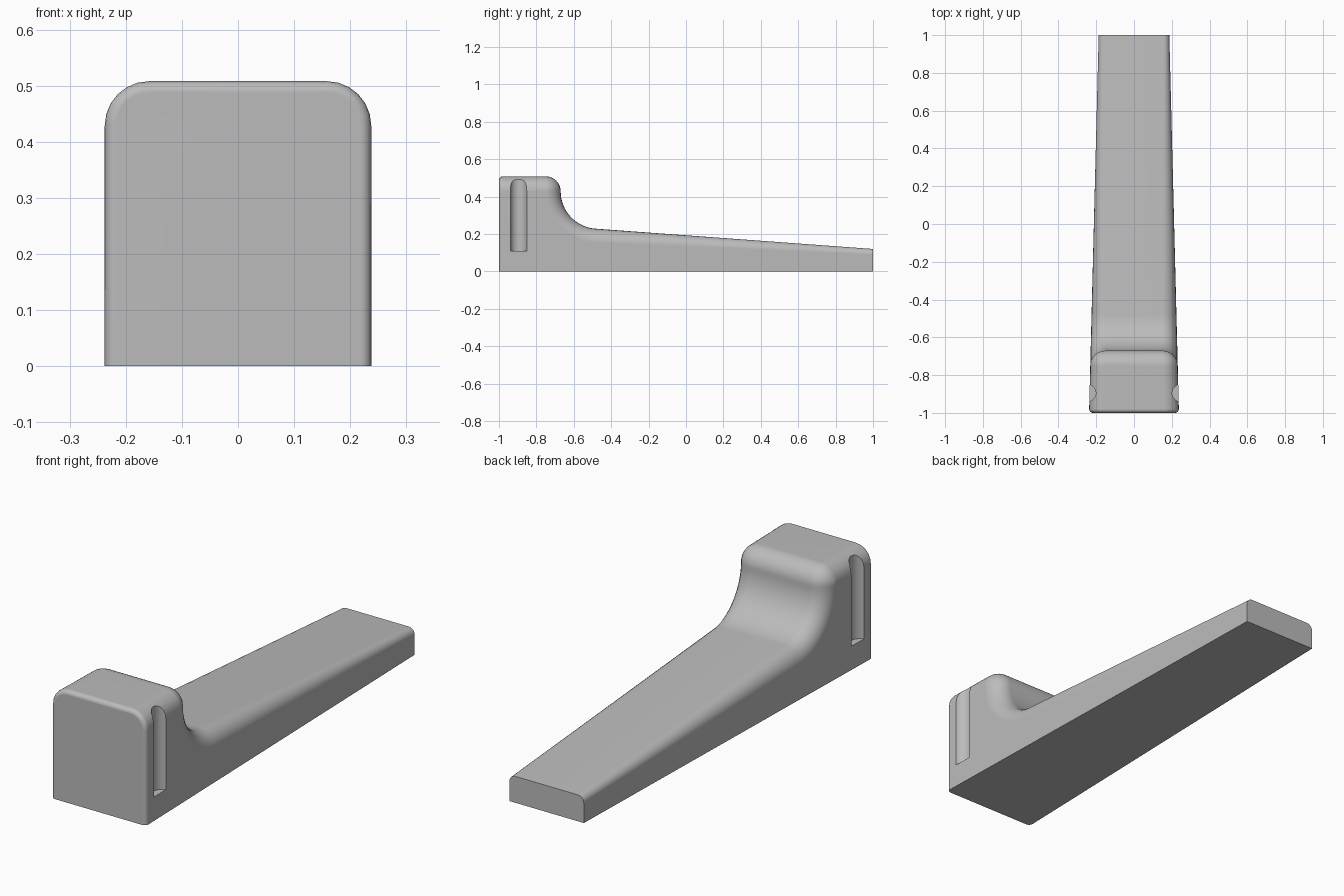
import bpy, bmesh
from math import sin, cos, pi, radians

cube = bpy.data.objects.get("Cube")
if cube:
    bpy.data.objects.remove(cube)

FRONT_HALF, BACK_HALF = 0.238, 0.187
HEAD_TOP, TAIL_TOP = 0.508, 0.12
CREST, SCOOP = 0.08, 0.20        # radii of the head crest and the scoop behind it
CREST_Y, ARC_Z = -0.75, 0.428
STEPS = 6                        # segments in the edge rounding

grey = bpy.data.materials.new("plain grey")
grey.use_nodes = True
grey.diffuse_color = (0.5, 0.5, 0.5, 1)
grey.node_tree.nodes["Principled BSDF"].inputs["Base Color"].default_value = (0.5, 0.5, 0.5, 1)


def half_width(y):
    return FRONT_HALF + (BACK_HALF - FRONT_HALF) * (y + 1) / 2


def edge_radius(y):
    return 0.079 - 0.049 * max(0, y + 0.67) / 1.67


# Top profile as (y, z, normal y, normal z)
profile = [(-1, HEAD_TOP, 0, 1)]
for i in range(13):
    a = radians(90 - 90 * i / 12)
    profile.append((CREST_Y + CREST * cos(a), ARC_Z + CREST * sin(a), cos(a), sin(a)))
scoop_y = CREST_Y + CREST + SCOOP
for i in range(1, 19):
    a = radians(180 + 85.8 * i / 18)
    profile.append((scoop_y + SCOOP * cos(a), ARC_Z + SCOOP * sin(a), -cos(a), -sin(a)))
profile.append((1, TAIL_TOP, 0, 1))

# Body: rounded top lofted along the profile, closed by flat sides, ends and base
bm = bmesh.new()
rows = []
for y, z, ny, nz in profile:
    r = edge_radius(y)
    half = []
    for k in range(STEPS + 1):
        t = k / STEPS * pi / 2
        drop = r * (1 - cos(t))
        py, pz = y - ny * drop, z - nz * drop
        half.append((half_width(py) - r * (1 - sin(t)), py, pz))
    row = [(-x, py, pz) for x, py, pz in reversed(half)] + half
    rows.append([bm.verts.new(p) for p in row])
for a, b in zip(rows, rows[1:]):
    for k in range(len(a) - 1):
        bm.faces.new((a[k], a[k + 1], b[k + 1], b[k]))
fl, fr = [bm.verts.new((s * FRONT_HALF, -1, 0)) for s in (-1, 1)]
bl, br = [bm.verts.new((s * BACK_HALF, 1, 0)) for s in (-1, 1)]
front = bm.faces.new([fl, fr] + rows[0][::-1])
bm.faces.new([br, bl] + rows[-1])
bm.faces.new([fl, bl, br, fr])
bm.faces.new([fl] + [r[0] for r in rows] + [bl])
bm.faces.new([fr] + [r[-1] for r in rows] + [br])
bmesh.ops.recalc_face_normals(bm, faces=bm.faces)

# Small rounding around the front face, leaving the base edge crisp
rim = [e for e in front.edges if max(v.co.z for v in e.verts) > 0.01]
bmesh.ops.bevel(bm, geom=rim, offset=0.02, offset_type='OFFSET', segments=4,
                profile=0.5, affect='EDGES', clamp_overlap=False)
bmesh.ops.recalc_face_normals(bm, faces=bm.faces)
mesh = bpy.data.meshes.new("wedge_body")
bm.to_mesh(mesh)
bm.free()
body = bpy.data.objects.new("wedge_body", mesh)
bpy.context.collection.objects.link(body)
mesh.materials.append(grey)

# Upright finger grooves cut into both sides of the head
cutters = []
for side, s in (("left", 1), ("right", -1)):
    bpy.ops.mesh.primitive_cylinder_add(vertices=40, radius=0.046, depth=0.5,
                                        location=(s * 0.248, -0.895, 0.358))
    cutter = bpy.context.object
    cutter.name = side + "_groove_cutter"
    cutter.hide_render = True
    cutter.data.materials.append(grey)
    cut = body.modifiers.new(side + "_groove", 'BOOLEAN')
    cut.operation, cut.solver, cut.object = 'DIFFERENCE', 'EXACT', cutter
    cutters.append(cutter)

bpy.ops.object.select_all(action='DESELECT')
body.select_set(True)
bpy.context.view_layer.objects.active = body
for m in list(body.modifiers):
    bpy.ops.object.modifier_apply(modifier=m.name)
for c in cutters:
    bpy.data.objects.remove(c)

# Smooth rounds with crisp edges and flat large faces
bpy.ops.object.shade_smooth_by_angle(angle=radians(32))
weighted = body.modifiers.new("flat_faces", 'WEIGHTED_NORMAL')
weighted.keep_sharp = True
